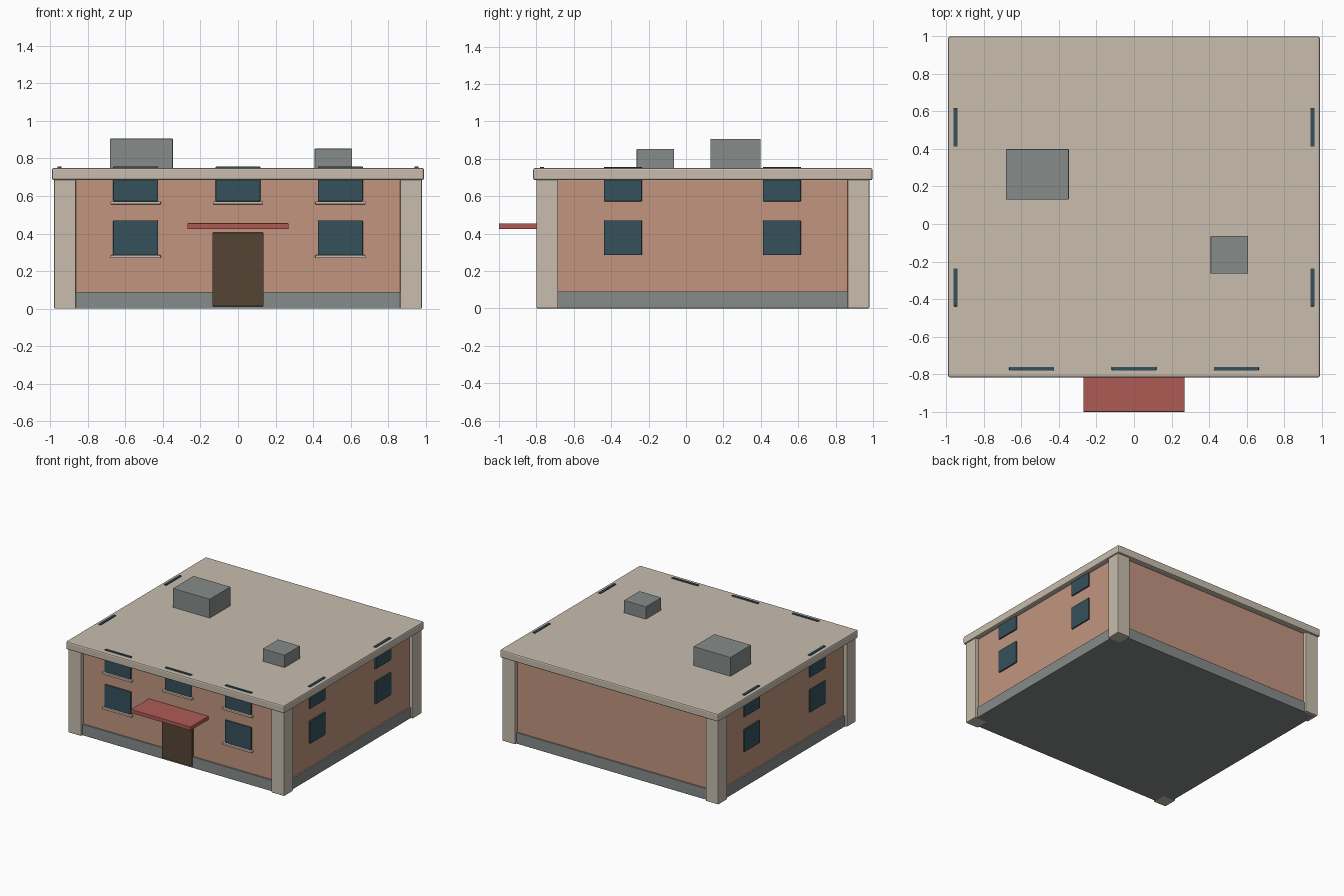
import bpy

cube = bpy.data.objects.get("Cube")
if cube:
    bpy.data.objects.remove(cube, do_unlink=True)


def material(name, rgb):
    mat = bpy.data.materials.new(name)
    mat.use_nodes = True
    mat.diffuse_color = (*rgb, 1)
    mat.node_tree.nodes["Principled BSDF"].inputs["Base Color"].default_value = (*rgb, 1)
    return mat


stone = material("pale_stone", (0.58, 0.51, 0.42))
brick = material("salmon_brick", (0.54, 0.30, 0.215))
grey = material("grey_metal", (0.24, 0.26, 0.25))
glass = material("dark_blue_glass", (0.035, 0.082, 0.107))
wood = material("dark_wood", (0.09, 0.06, 0.033))
red = material("red_canopy", (0.42, 0.105, 0.09))


def box(name, x, y, z, mat, bevel=0.003):
    """Box from (min, max) pairs along each axis, with softened edges."""
    bpy.ops.mesh.primitive_cube_add(size=1, location=[(a + b) / 2 for a, b in (x, y, z)])
    obj = bpy.context.object
    obj.name = obj.data.name = name
    obj.scale = [b - a for a, b in (x, y, z)]
    bpy.ops.object.transform_apply(location=False, rotation=False, scale=True)
    obj.data.materials.append(mat)
    if bevel:
        mod = obj.modifiers.new("soft_edges", "BEVEL")
        mod.width = bevel
        mod.segments = 2
    return obj


def around(c, half):
    return (c - half, c + half)


CY = 0.09            # centre of the building behind the canopy
HX, HY = 0.95, 0.86  # half sizes of the walls
FRONT = CY - HY

# Main masses
box("walls", (-HX, HX), around(CY, HY), (0.008, 0.69), brick, 0.006)
box("plinth", around(0, HX + 0.012), around(CY, HY + 0.012), (0, 0.09), grey)
box("roof_slab", (-0.99, 0.99), around(CY, 0.907), (0.685, 0.75), stone, 0.01)

# Corner pillars
for sx, side in ((-1, "right"), (1, "left")):
    for sy, end in ((-1, "front"), (1, "back")):
        box(f"{end}_{side}_pillar", around(sx * 0.921, 0.058),
            around(CY + sy * 0.832, 0.058), (0, 0.69), stone, 0.005)

# Windows: the upper row runs up through the roof edge
ROWS = (("lower", 0.285, 0.47), ("upper", 0.572, 0.757))
for row, low, high in ROWS:
    for x, spot in ((-0.545, "right"), (0, "middle"), (0.545, "left")):
        if spot == "middle" and row == "lower":
            continue
        box(f"front_{row}_{spot}_window", around(x, 0.119),
            around(FRONT, 0.01), (low, high), glass)
        box(f"front_{row}_{spot}_sill", around(x, 0.134),
            (FRONT - 0.025, FRONT + 0.01), (low - 0.016, low), stone)
    for sx, side in ((-1, "right"), (1, "left")):
        for y, end in ((-0.337, "front"), (0.513, "back")):
            box(f"{side}_{row}_{end}_window", around(sx * HX, 0.011),
                around(y, 0.101), (low, high), glass)

# Entrance
box("front_door", around(0, 0.136), (FRONT - 0.022, FRONT + 0.01), (0.013, 0.405), wood)
box("door_canopy", around(0, 0.27), (-1, FRONT + 0.01), (0.424, 0.455), red)

# Rooftop units
box("large_roof_unit", (-0.682, -0.347), (0.13, 0.398), (0.745, 0.905), grey)
box("small_roof_unit", (0.408, 0.607), (-0.264, -0.064), (0.745, 0.852), grey)
